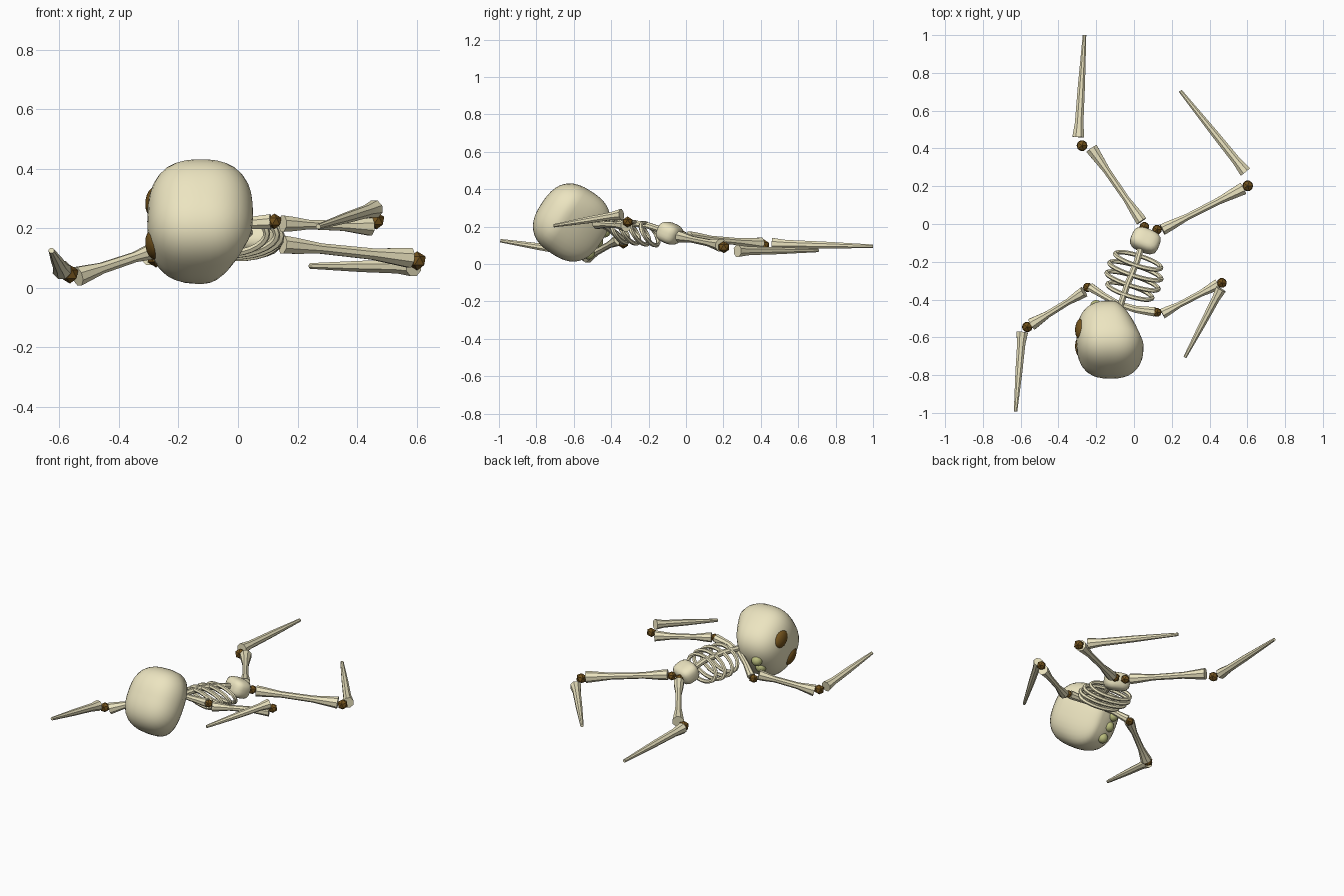
import bpy, bmesh, math
from mathutils import Vector, Matrix

if "Cube" in bpy.data.objects:
    bpy.data.objects.remove(bpy.data.objects["Cube"])


def material(name, rgb):
    m = bpy.data.materials.new(name)
    m.diffuse_color = (*rgb, 1)
    m.use_nodes = True
    m.node_tree.nodes["Principled BSDF"].inputs["Base Color"].default_value = m.diffuse_color
    return m


BONE = material("bone", (0.84, 0.78, 0.53))
BROWN = material("brown", (0.17, 0.085, 0.012))
GREEN = material("tooth", (0.50, 0.52, 0.21))


def finish(name, bm, mat, angle=40):
    bmesh.ops.recalc_face_normals(bm, faces=bm.faces)
    me = bpy.data.meshes.new(name)
    bm.to_mesh(me)
    bm.free()
    me.materials.append(mat)
    ob = bpy.data.objects.new(name, me)
    bpy.context.collection.objects.link(ob)
    bpy.ops.object.select_all(action='DESELECT')
    ob.select_set(True)
    bpy.context.view_layer.objects.active = ob
    bpy.ops.object.shade_smooth_by_angle(angle=math.radians(angle))
    return ob


def tube(name, pts, radii, sides=8, closed=False):
    """Sweep a round section along points."""
    bm = bmesh.new()
    pts = [Vector(p) for p in pts]
    n = len(pts)
    rings = []
    for i, p in enumerate(pts):
        if closed:
            t = pts[(i + 1) % n] - pts[i - 1]
        else:
            t = pts[min(i + 1, n - 1)] - pts[max(i - 1, 0)]
        t.normalize()
        ref = Vector((0.35, 0.93, 0)) if closed else Vector((0, 0, 1))
        u = t.cross(ref).normalized()
        v = t.cross(u)
        rings.append([bm.verts.new(p + radii[i] * (u * math.cos(a) + v * math.sin(a)))
                      for a in (2 * math.pi * (k + 0.5) / sides for k in range(sides))])
    for i in range(n if closed else n - 1):
        a, b = rings[i], rings[(i + 1) % n]
        for k in range(sides):
            j = (k + 1) % sides
            bm.faces.new((a[k], a[j], b[j], b[k]))
    if not closed:
        bm.faces.new(rings[0])
        bm.faces.new(rings[-1])
    return finish(name, bm, BONE)


def blob(name, mat, matrix, power=2.0, taper=0.0, seg=28):
    """Unit super-ellipsoid placed by a matrix; taper pulls in the lower back."""
    bm = bmesh.new()
    bmesh.ops.create_uvsphere(bm, u_segments=seg, v_segments=seg * 2 // 3, radius=1)
    for v in bm.verts:
        v.co /= sum(abs(c) ** power for c in v.co) ** (1 / power)
        if v.co.z < 0.3 and v.co.x > 0:
            v.co.x *= 1 - taper * (0.3 - v.co.z)
    bm.transform(matrix)
    return finish(name, bm, mat, 60)


def joint(name, at, r):
    bm = bmesh.new()
    bmesh.ops.create_icosphere(bm, subdivisions=1, radius=r)
    bm.transform(Matrix.Translation(at))
    return finish(name, bm, BROWN, 15)


def upper_bone(name, a, b, r):
    """Limb bone flared at both ends."""
    a, b = Vector(a), Vector(b)
    tube(name, [a.lerp(b, t) for t in (0, 0.1, 0.3, 0.7, 0.9, 1)],
         [r * k for k in (0.95, 0.85, 0.55, 0.6, 0.9, 1.05)])


def lower_bone(name, a, b, r):
    """Limb bone tapering to a thin end."""
    a, b = Vector(a), Vector(b)
    tube(name, [a.lerp(b, t) for t in (0, 0.14, 0.5, 1)],
         [r, r * 0.72, r * 0.6, r * 0.3])


def scale(x, y, z):
    return Matrix.Diagonal((x, y, z, 1))


# skull lying on its side, face towards -x
HEAD = Matrix(((1, 0, 0, -0.125), (0, 0.55, -0.835, -0.612),
               (0, 0.835, 0.55, 0.222), (0, 0, 0, 1)))
blob("skull", BONE, HEAD @ scale(0.18, 0.197, 0.19), 2.6, 0.45, 36)
for side, s in (("upper", 1), ("lower", -1)):
    blob(side + "_eye_socket", BROWN,
         HEAD @ Matrix.Translation((-0.16, 0.087 * s, -0.01))
         @ Matrix.Rotation(-0.2 * s, 4, 'Z') @ scale(0.026, 0.045, 0.058), seg=18)

# teeth
for i, p in enumerate(((-0.20, -0.435, 0.175), (-0.20, -0.475, 0.12), (-0.19, -0.52, 0.057))):
    blob(f"tooth_{i + 1}", GREEN, Matrix.Translation(p) @ scale(0.033, 0.033, 0.033), seg=14)

# spine, collar bone and pelvis
tube("spine", [(0.05, -0.08, 0.165), (0.015, -0.2, 0.205), (-0.035, -0.32, 0.225), (-0.085, -0.47, 0.22)],
     [0.018] * 4)
tube("collar_bone", [(-0.23, -0.335, 0.12), (-0.16, -0.38, 0.165), (-0.08, -0.425, 0.2),
                     (0.01, -0.452, 0.215), (0.11, -0.465, 0.222)],
     [0.024, 0.018, 0.017, 0.02, 0.027])
blob("pelvis", BONE, Matrix.Translation((0.06, -0.088, 0.165)) @ Matrix.Rotation(-0.38, 4, 'Z')
     @ Matrix.Rotation(-0.4, 4, 'X') @ scale(0.078, 0.06, 0.055), 3.2, seg=20)

# ribs
for i, w in enumerate((0.128, 0.145, 0.145, 0.125)):
    c = Vector((0.022, -0.195, 0.16)).lerp(Vector((-0.022, -0.355, 0.175)), i / 3)
    a = Vector((0.95, -0.30, 0.08)) * w
    b = Vector((-0.1, -0.4, 0.9)) * 0.066
    tube(f"rib_{i + 1}", [c + a * math.cos(t) + b * math.sin(t)
                          for t in (2 * math.pi * k / 24 for k in range(24))],
         [0.012] * 24, 6, True)

# limbs: upper joint, upper bone ends, lower joint, lower bone ends, radius
LIMBS = {
    "right_arm": ((0.122, -0.468, 0.223), (0.15, -0.475, 0.215), (0.445, -0.32, 0.205),
                  (0.465, -0.312, 0.225), (0.46, -0.345, 0.265), (0.27, -0.705, 0.205), 0.031),
    "left_arm": ((-0.245, -0.335, 0.11), (-0.265, -0.36, 0.13), (-0.54, -0.53, 0.038),
                 (-0.565, -0.545, 0.045), (-0.592, -0.575, 0.06), (-0.627, -0.992, 0.125), 0.033),
    "right_leg": ((0.122, -0.03, 0.145), (0.15, -0.03, 0.145), (0.578, 0.188, 0.1),
                  (0.602, 0.202, 0.09), (0.59, 0.275, 0.07), (0.245, 0.705, 0.073), 0.034),
    "left_leg": ((0.055, -0.015, 0.15), (0.04, 0.015, 0.145), (-0.225, 0.4, 0.108),
                 (-0.275, 0.415, 0.1), (-0.295, 0.46, 0.108), (-0.262, 1.0, 0.095), 0.034),
}
for limb, (j1, a, b, j2, c, d, r) in LIMBS.items():
    joint(limb + "_upper_joint", j1, r * 0.85)
    upper_bone(limb + "_upper_bone", a, b, r)
    joint(limb + "_lower_joint", j2, r * 0.95)
    lower_bone(limb + "_lower_bone", c, d, r)
